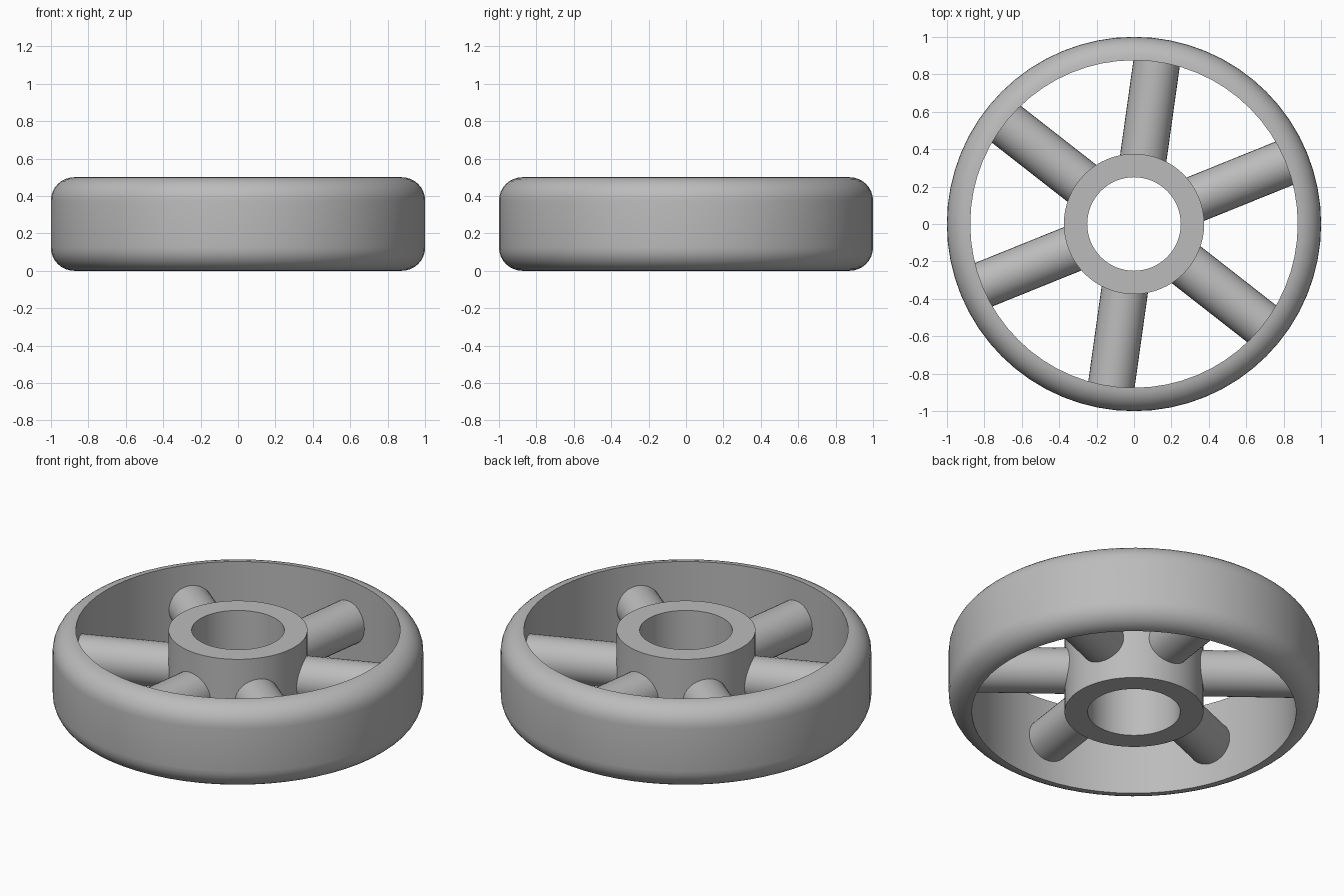
import bpy, math
from mathutils import Matrix, Vector

cube = bpy.data.objects.get("Cube")
if cube:
    bpy.data.objects.remove(cube, do_unlink=True)

HEIGHT, RIM_R, RIM_IN, HUB_R, BORE_R = 0.5, 1.0, 0.875, 0.375, 0.25
SPOKE_R, FILLET, SEGMENTS = 0.125, 0.125, 64

gray = bpy.data.materials.new("plain gray")
gray.use_nodes = True
color = (0.5, 0.5, 0.5, 1)
gray.diffuse_color = color
gray.node_tree.nodes["Principled BSDF"].inputs["Base Color"].default_value = color


def finish(obj, name):
    obj.name = obj.data.name = name
    obj.data.materials.append(gray)
    bpy.ops.object.select_all(action='DESELECT')
    obj.select_set(True)
    bpy.context.view_layer.objects.active = obj
    bpy.ops.object.shade_smooth_by_angle(angle=math.radians(35))


def lathe(name, profile):
    """Revolve a closed (radius, z) profile, listed counter-clockwise, about z."""
    n = len(profile)
    verts, faces = [], []
    for i in range(SEGMENTS):
        a = math.tau * i / SEGMENTS
        verts += [(r * math.cos(a), r * math.sin(a), z) for r, z in profile]
        j = (i + 1) % SEGMENTS
        for k in range(n):
            m = (k + 1) % n
            faces.append((i * n + k, j * n + k, j * n + m, i * n + m))
    mesh = bpy.data.meshes.new(name)
    mesh.from_pydata(verts, [], faces)
    obj = bpy.data.objects.new(name, mesh)
    bpy.context.collection.objects.link(obj)
    finish(obj, name)


def arc(z, start):
    """Quarter circle that rounds an outer rim corner."""
    angles = [math.radians(start + 90 * i / 8) for i in range(9)]
    return [(RIM_IN + FILLET * math.cos(a), z + FILLET * math.sin(a)) for a in angles]


# Rim with rounded outer corners and a straight inner wall
lathe("rim", arc(FILLET, -90) + arc(HEIGHT - FILLET, 0))

# Hub with a straight bore
lathe("hub", [(BORE_R, 0), (HUB_R, 0), (HUB_R, HEIGHT), (BORE_R, HEIGHT)])

# Six round spokes, with their ends buried in the hub and rim
inner, outer = 0.31, 0.93
for i in range(6):
    angle = math.radians(22 + 60 * i)
    center = Vector((math.cos(angle), math.sin(angle), 0)) * (inner + outer) / 2
    center.z = HEIGHT / 2
    bpy.ops.mesh.primitive_cylinder_add(vertices=32, radius=SPOKE_R, depth=outer - inner)
    spoke = bpy.context.object
    spoke.matrix_world = (Matrix.Translation(center) @ Matrix.Rotation(angle, 4, 'Z')
                          @ Matrix.Rotation(math.pi / 2, 4, 'Y'))
    finish(spoke, f"spoke_{i + 1}")
